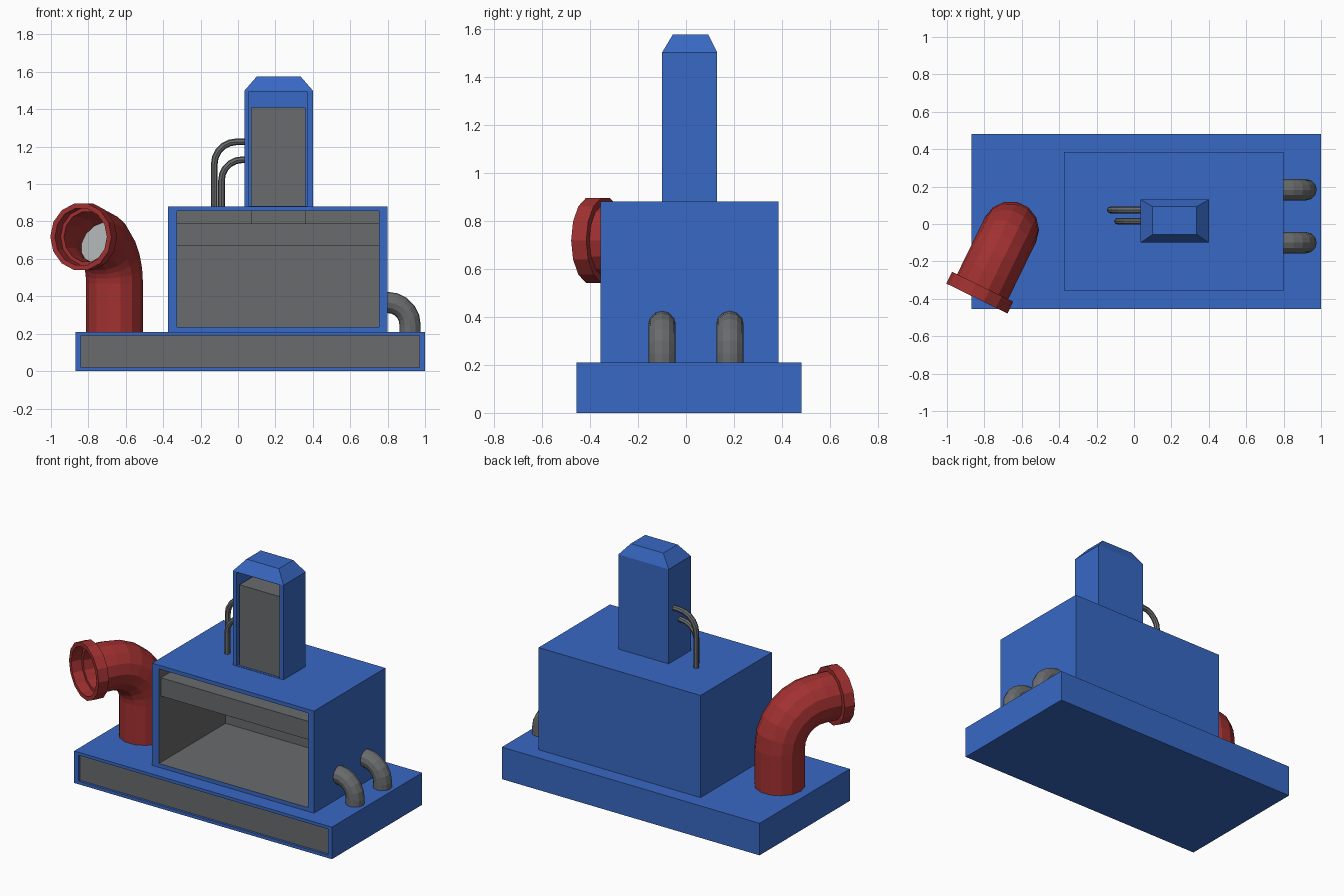
import bpy, bmesh, math
from mathutils import Vector

if "Cube" in bpy.data.objects:
    bpy.data.objects.remove(bpy.data.objects["Cube"], do_unlink=True)


def material(name, r, g, b):
    m = bpy.data.materials.new(name)
    m.use_nodes = True
    m.diffuse_color = (r, g, b, 1)
    m.node_tree.nodes["Principled BSDF"].inputs["Base Color"].default_value = (r, g, b, 1)
    return m


BLUE = material("blue paint", 0.04, 0.14, 0.55)
GREY = material("dark grey", 0.14, 0.145, 0.15)
RED = material("red paint", 0.36, 0.03, 0.03)
LIGHT = material("light grey", 0.38, 0.4, 0.4)


def finish(name, bm, *mats):
    bmesh.ops.recalc_face_normals(bm, faces=bm.faces)
    mesh = bpy.data.meshes.new(name)
    bm.to_mesh(mesh)
    bm.free()
    for m in mats:
        mesh.materials.append(m)
    obj = bpy.data.objects.new(name, mesh)
    bpy.context.collection.objects.link(obj)
    return obj


def rect(bm, x, y, z):
    """Four vertices of an upright rectangle facing the front."""
    return [bm.verts.new((x[i], y, z[j])) for i, j in ((0, 0), (1, 0), (1, 1), (0, 1))]


def bridge(bm, a, b, mat=0):
    n = len(a)
    for i in range(n):
        k = (i + 1) % n
        bm.faces.new((a[i], a[k], b[k], b[i])).material_index = mat


def box(name, x, y, z, mat):
    bm = bmesh.new()
    a, b = rect(bm, x, y[0], z), rect(bm, x, y[1], z)
    bridge(bm, a, b)
    bm.faces.new(a)
    bm.faces.new(b)
    return finish(name, bm, mat)


def open_box(name, x, y, z, ix, iz, depth, wall, back):
    """Box whose front has a framed recess; wall and back pick its colours."""
    bm = bmesh.new()
    loops = [rect(bm, x, y[1], z), rect(bm, x, y[0], z),
             rect(bm, ix, y[0], iz), rect(bm, ix, y[0] + depth, iz)]
    bm.faces.new(loops[0])
    bridge(bm, loops[0], loops[1])
    bridge(bm, loops[1], loops[2])
    bridge(bm, loops[2], loops[3], wall)
    bm.faces.new(loops[3]).material_index = back
    return finish(name, bm, BLUE, GREY)


def elbow_path(start, heading, top, bend, reach, steps):
    """Points and tangents going up from start, then turning to heading."""
    up, start, h = Vector((0, 0, 1)), Vector(start), Vector(heading).normalized()
    centre = Vector((start.x, start.y, top - bend)) + h * bend
    path = [(start, up)]
    for i in range(steps + 1):
        a = math.pi / 2 * i / steps
        path.append((centre - h * bend * math.cos(a) + up * bend * math.sin(a),
                     h * math.sin(a) + up * math.cos(a)))
    if reach > bend:
        path.append((Vector((start.x, start.y, top)) + h * reach, h))
    return path


def sweep(name, stations, sides, mats, end_mat=0):
    """Skin rings given as (point, tangent, radius) and cap both ends."""
    bm = bmesh.new()
    heading = stations[-1][1] + stations[len(stations) // 2][1]
    side = heading.cross(Vector((0, 0, 1))).normalized()
    rings = []
    for p, t, r in stations:
        n = side.cross(t)
        angles = [2 * math.pi * i / sides for i in range(sides)]
        rings.append([bm.verts.new(p + r * (side * math.cos(a) + n * math.sin(a)))
                      for a in angles])
    for a, b in zip(rings, rings[1:]):
        bridge(bm, a, b)
    bm.faces.new(rings[0])
    bm.faces.new(rings[-1]).material_index = end_mat
    return finish(name, bm, *mats)


# Base plinth with a shallow grey front panel
open_box("base", (-0.87, 1.0), (-0.455, 0.48), (0, 0.21),
         (-0.84, 0.97), (0.02, 0.19), 0.015, 0, 1)

# Main housing, hollow and open at the front
open_box("housing", (-0.375, 0.8), (-0.355, 0.385), (0.21, 0.88),
         (-0.325, 0.755), (0.235, 0.855), 0.69, 1, 1)

# Press plate inside the housing
box("press_plate", (-0.325, 0.755), (-0.335, 0.33), (0.67, 0.79), GREY)

# Tower with open front, tapered roof and the ram inside
tx, ty = (0.035, 0.4), (-0.1, 0.13)
open_box("tower", tx, ty, (0.88, 1.5), (0.06, 0.37), (0.882, 1.495), 0.205, 0, 0)
box("ram", (0.07, 0.36), (-0.085, 0.1), (0.79, 1.41), GREY)

bm = bmesh.new()
lower, upper = [
    [bm.verts.new((x[i], y[j], z)) for i, j in ((0, 0), (1, 0), (1, 1), (0, 1))]
    for x, y, z in ((tx, ty, 1.5), ((0.1, 0.335), (-0.055, 0.093), 1.575))]
bridge(bm, lower, upper)
bm.faces.new(lower)
bm.faces.new(upper)
finish("tower_roof", bm, BLUE)

# Thin hoses from the housing roof into the tower
for name, x, y, top, bend in (("rear_hose", -0.127, 0.075, 1.226, 0.12),
                              ("front_hose", -0.088, 0.015, 1.13, 0.11)):
    path = elbow_path((x, y, 0.875), (1, 0, 0), top, bend, 0.04 - x, 5)
    sweep(name, [(p, t, 0.018) for p, t in path], 8, [GREY])

# Thick hoses from the base into the side of the housing
for name, y in (("rear_side_hose", 0.183), ("front_side_hose", -0.1)):
    path = elbow_path((0.92, y, 0.205), (-1, 0, 0), 0.367, 0.12, 0.125, 5)
    sweep(name, [(p, t, 0.057) for p, t in path], 12, [GREY])

# Red exhaust elbow: outer skin, flange, then the bore back to a grey plug
path = elbow_path((-0.66, -0.03, 0.205), (-0.44, -0.9, 0), 0.718, 0.25, 0.41, 6)
end, h = path[-1]
neck = end - h * 0.07
stations = [(p, t, 0.152) for p, t in path[:-1]]
stations += [(neck, h, 0.152), (neck, h, 0.182), (end, h, 0.182), (end, h, 0.155),
             (neck, h, 0.155), (neck, h, 0.135)]
stations += [(p, t, 0.135) for p, t in path[-2:-5:-1]]
sweep("exhaust_elbow", stations, 14, [RED, LIGHT], 1)
